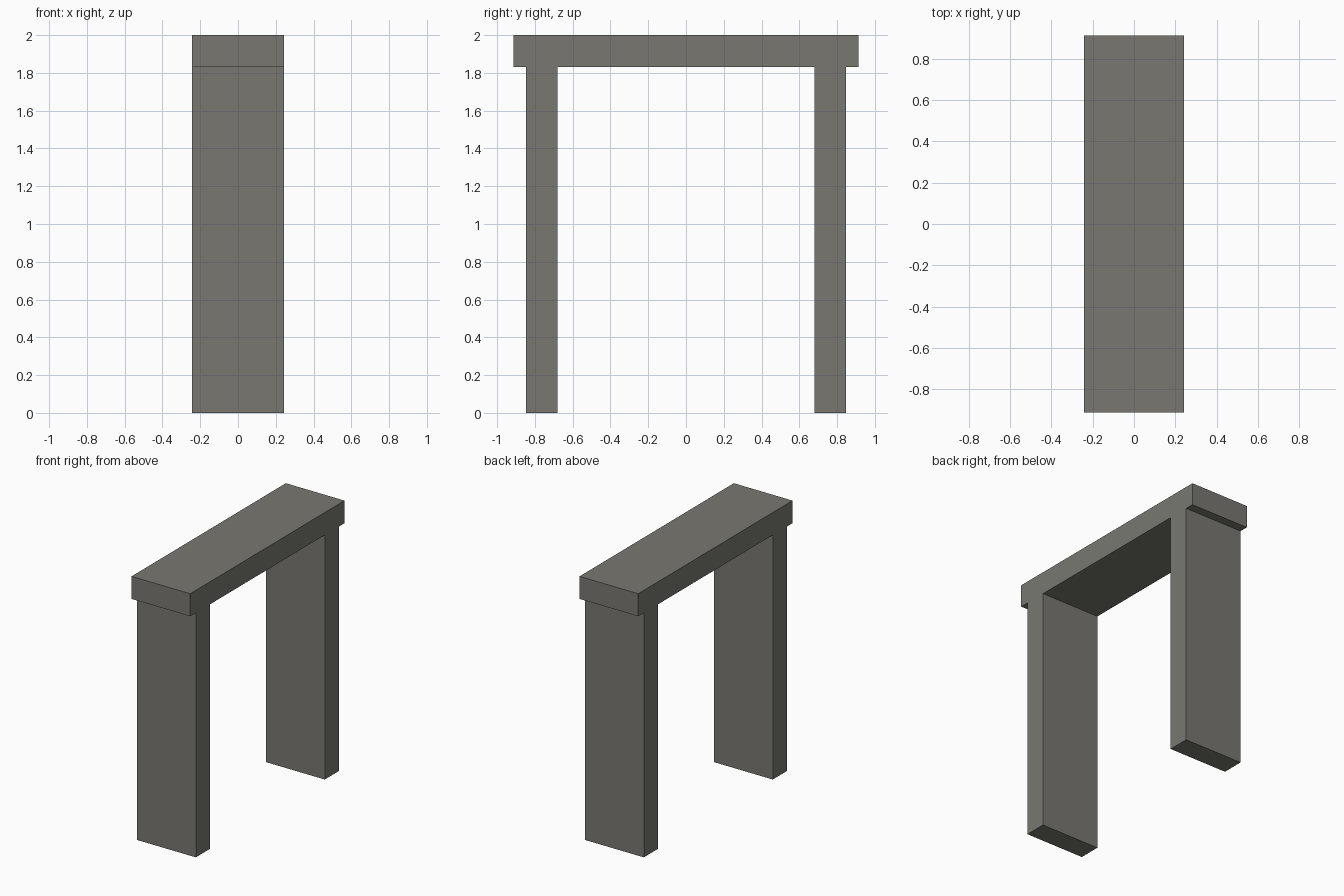
import bpy

if "Cube" in bpy.data.objects:
    bpy.data.objects.remove(bpy.data.objects["Cube"])

stone = bpy.data.materials.new("grey stone")
stone.diffuse_color = (0.19, 0.187, 0.165, 1.0)
stone.use_nodes = True
stone.node_tree.nodes["Principled BSDF"].inputs["Base Color"].default_value = stone.diffuse_color

HALF_WIDTH = 0.243   # shared x half-extent of all slabs
LEG_TOP = 1.831


def slab(name, y0, y1, z0, z1):
    """Axis-aligned box spanning the full width in x."""
    bpy.ops.mesh.primitive_cube_add(size=1, location=(0, (y0 + y1) / 2, (z0 + z1) / 2))
    ob = bpy.context.object
    ob.name = name
    ob.scale = (2 * HALF_WIDTH, y1 - y0, z1 - z0)
    bpy.ops.object.transform_apply(location=False, rotation=False, scale=True)
    ob.data.materials.append(stone)
    return ob


# Two upright slabs
slab("front_upright", -0.846, -0.68, 0, LEG_TOP)
slab("back_upright", 0.68, 0.846, 0, LEG_TOP)

# Overhanging top slab
slab("lintel", -0.913, 0.913, LEG_TOP, 2.0)
